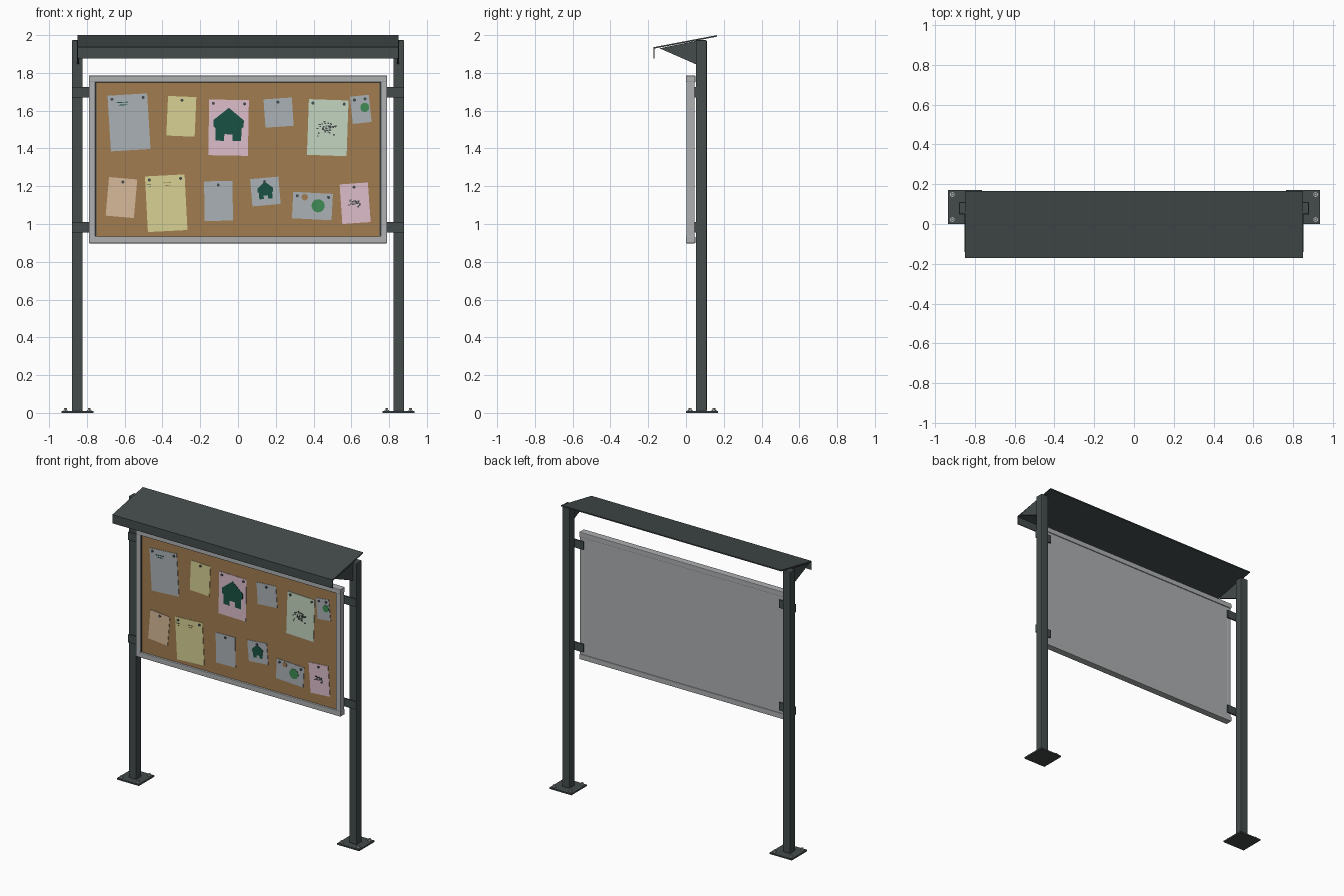
import bpy, bmesh, math, random
from mathutils import Matrix

random.seed(7)

if "Cube" in bpy.data.objects:
    bpy.data.objects.remove(bpy.data.objects["Cube"], do_unlink=True)


def material(name, r, g, b):
    m = bpy.data.materials.new(name)
    col = [(c / 255) ** 2.2 for c in (r, g, b)] + [1]
    m.use_nodes = True
    m.node_tree.nodes["Principled BSDF"].inputs["Base Color"].default_value = col
    m.diffuse_color = col
    return m


DARK = material("charcoal paint", 70, 77, 77)
ALU = material("aluminium", 172, 174, 175)
CORK = material("cork", 160, 123, 81)
WHITE = material("white paper", 170, 176, 180)
YELLOW = material("yellow paper", 214, 208, 146)
PINK = material("pink paper", 220, 188, 200)
MINT = material("mint paper", 194, 212, 190)
PEACH = material("peach paper", 214, 184, 152)
FOREST = material("forest green", 32, 82, 68)
LEAF = material("leaf green", 66, 138, 84)


def finish(name, bm, mat, bevel=0):
    bmesh.ops.recalc_face_normals(bm, faces=bm.faces)
    me = bpy.data.meshes.new(name)
    bm.to_mesh(me)
    bm.free()
    me.materials.append(mat)
    ob = bpy.data.objects.new(name, me)
    bpy.context.collection.objects.link(ob)
    if bevel:
        mod = ob.modifiers.new("soft edges", "BEVEL")
        mod.width, mod.segments = bevel, 2


def box(name, x, y, z, mat, bevel=0):
    """Box from (min, max) pairs."""
    bm = bmesh.new()
    bmesh.ops.create_cube(bm, size=1)
    for v in bm.verts:
        v.co = [a + (b - a) * (c + 0.5) for (a, b), c in zip((x, y, z), v.co)]
    finish(name, bm, mat, bevel)


def add_prism(bm, points, direction):
    """Extrude a flat outline along a direction."""
    face = bm.faces.new([bm.verts.new(p) for p in points])
    out = bmesh.ops.extrude_face_region(bm, geom=[face], use_keep_orig=True)["geom"]
    verts = [v for v in out if isinstance(v, bmesh.types.BMVert)]
    bmesh.ops.translate(bm, verts=verts, vec=direction)


def prism(name, points, direction, mat):
    bm = bmesh.new()
    add_prism(bm, points, direction)
    finish(name, bm, mat)


# Posts, feet, bolts and fixings, mirrored left and right
for side, s in (("left", 1), ("right", -1)):
    def span(a, b):
        return tuple(sorted((s * a, s * b)))

    box(side + "_post", span(0.822, 0.88), (0.052, 0.11), (0.008, 1.973), DARK, 0.005)
    box(side + "_foot_plate", span(0.765, 0.935), (0, 0.17), (0, 0.01), DARK)
    bm = bmesh.new()
    for bx in (0.787, 0.913):
        for by in (0.022, 0.148):
            for r, h in ((0.013, 0.006), (0.008, 0.016)):
                bmesh.ops.create_cone(bm, cap_ends=True, segments=6, radius1=r, radius2=r,
                                      depth=h, matrix=Matrix.Translation((s * bx, by, 0.01 + h / 2)))
    finish(side + "_foot_bolts", bm, ALU)
    for level, z in (("upper", 1.698), ("lower", 0.983)):
        box(f"{side}_{level}_fixing", span(0.755, 0.878), (0.044, 0.054), (z - 0.028, z + 0.028), DARK)
    # Triangular roof bracket
    outline = [(0.054, 1.845), (0.054, 1.97), (-0.14, 1.93)]
    prism(side + "_roof_bracket", [(s * 0.842, y, z) for y, z in outline], (s * 0.01, 0, 0), DARK)
    # Frame stile and dark seal beside it
    box(side + "_stile", span(0.755, 0.789), (0.002, 0.045), (0.93, 1.755), ALU, 0.003)
    box(side + "_seal", span(0.749, 0.756), (0.008, 0.03), (0.935, 1.75), DARK)

# Sloping roof sheet with a turned-down front lip
roof = [(0.165, 2.0), (-0.172, 1.936), (-0.172, 1.876), (-0.167, 1.876),
        (-0.167, 1.929), (0.165, 1.992)]
prism("roof_sheet", [(-0.85, y, z) for y, z in roof], (1.7, 0, 0), DARK)

# Display frame rails and panels
for name, z in (("top_rail", 1.75), ("bottom_rail", 0.898)):
    box(name, (-0.79, 0.79), (0, 0.05), (z, z + 0.036), ALU, 0.004)
box("cork_board", (-0.757, 0.757), (0.014, 0.03), (0.932, 1.752), CORK)
box("back_panel", (-0.757, 0.757), (0.03, 0.044), (0.932, 1.752), ALU)


class Sheet:
    """A pinned paper with its own centre and tilt."""

    def __init__(self, name, x, z, w, h, tilt, mat, pins):
        self.name, self.x, self.z, self.a = name, x, z, math.radians(tilt)
        self.draw("paper", [self.rect(0, 0, w, h)], 0.010, 0.003, mat)
        top, edge = h / 2 - 0.02, w / 2 - 0.022
        spots = [0] if pins == 1 else [-edge, edge]
        self.draw("pins", [self.disc(u, top, 0.008) for u in spots], 0.004, 0.006, DARK)

    def rect(self, u, v, w, h):
        return [(u + i * w / 2, v + j * h / 2) for i, j in ((-1, -1), (1, -1), (1, 1), (-1, 1))]

    def disc(self, u, v, r, n=16):
        return [(u + r * math.cos(k * math.tau / n), v + r * math.sin(k * math.tau / n)) for k in range(n)]

    def draw(self, part, outlines, y, depth, mat):
        c, s = math.cos(self.a), math.sin(self.a)
        bm = bmesh.new()
        for pts in outlines:
            add_prism(bm, [(self.x + u * c - v * s, y, self.z + u * s + v * c) for u, v in pts], (0, depth, 0))
        finish(f"{self.name}_{part}", bm, mat)

    def house(self, k, v0):
        half = [(0.08, 0.035), (0.08, 0.0), (0.068, -0.01), (0.068, -0.075), (0.022, -0.075), (0.022, -0.04)]
        pts = [(0, 0.1)] + half + [(-u, v) for u, v in reversed(half)]
        self.draw("house", [[(u * k, v * k + v0) for u, v in pts]], 0.008, 0.002, FOREST)

    def dot(self, part, u, v, r, mat):
        self.draw(part, [self.disc(u, v, r)], 0.008, 0.002, mat)

    def lines(self, part, u, v, w, mat):
        self.draw(part, [self.rect(u + d * 0.3, v - d, w - d, 0.004) for d in (0, 0.014)], 0.008, 0.002, mat)

    def speckle(self, w, h, n):
        marks = [self.rect(random.gauss(0, w), random.gauss(0, h), 0.009, 0.006) for _ in range(n)]
        self.draw("speckle", marks, 0.008, 0.002, DARK)


# Upper row of notices
notice = Sheet("notice_one", -0.577, 1.538, 0.21, 0.295, 3.5, WHITE, 2)
notice.lines("heading", -0.03, 0.108, 0.06, FOREST)
Sheet("notice_two", -0.30, 1.57, 0.15, 0.21, -2.5, YELLOW, 1)
poster = Sheet("house_poster", -0.05, 1.51, 0.21, 0.295, -1, PINK, 2)
poster.house(1, 0.005)
Sheet("notice_four", 0.215, 1.59, 0.15, 0.15, 4, WHITE, 1)
Sheet("speckled_poster", 0.475, 1.51, 0.21, 0.295, -2, MINT, 2).speckle(0.027, 0.018, 42)
card = Sheet("small_card", 0.65, 1.607, 0.1, 0.145, 6, WHITE, 2)
card.dot("green_dot", 0.022, 0.008, 0.024, LEAF)

# Lower row of notices
Sheet("notice_seven", -0.617, 1.14, 0.15, 0.205, -5, PEACH, 1)
notice = Sheet("notice_eight", -0.38, 1.11, 0.21, 0.295, 3, YELLOW, 2)
notice.lines("heading", 0.01, 0.108, 0.04, CORK)
notice.lines("side_note", -0.085, 0.105, 0.022, DARK)
Sheet("notice_nine", -0.103, 1.122, 0.15, 0.21, 1, WHITE, 1)
Sheet("small_house_card", 0.145, 1.172, 0.15, 0.145, 5, WHITE, 1).house(0.52, 0.0)
card = Sheet("wide_card", 0.394, 1.095, 0.21, 0.14, -3, WHITE, 2)
card.dot("green_dot", 0.03, 0.003, 0.035, LEAF)
card.dot("brown_dot", -0.043, 0.045, 0.017, CORK)
Sheet("notice_twelve", 0.62, 1.11, 0.15, 0.21, 4, PINK, 1).speckle(0.017, 0.011, 22)
